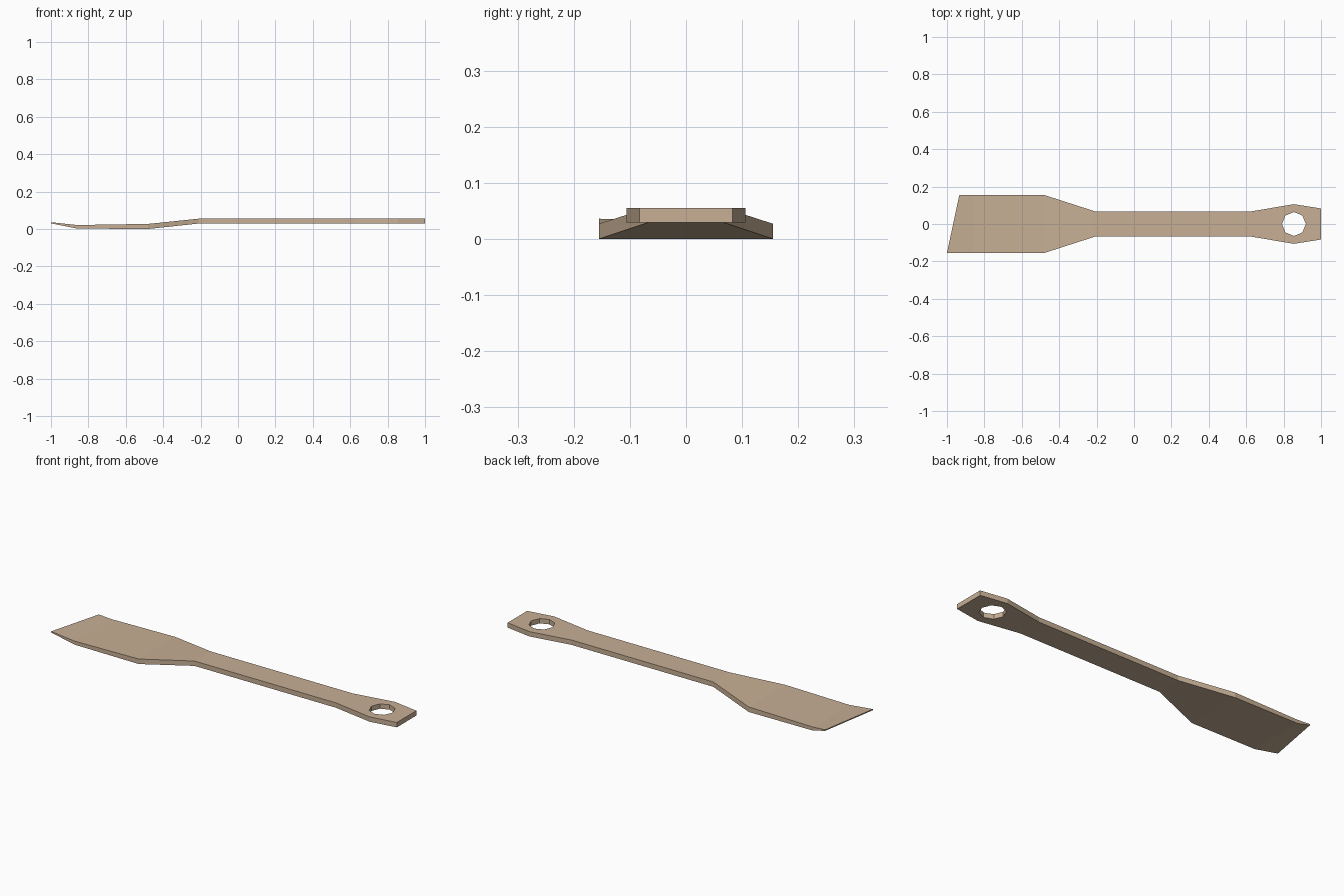
import bpy, bmesh, math
from mathutils import Matrix

if "Cube" in bpy.data.objects:
    bpy.data.objects.remove(bpy.data.objects["Cube"])

wood = bpy.data.materials.new("light wood")
wood.diffuse_color = (0.57, 0.43, 0.30, 1)
wood.use_nodes = True
wood.node_tree.nodes["Principled BSDF"].inputs["Base Color"].default_value = wood.diffuse_color

# Cross-sections along the length: x, half width, bottom z, top z, slant of the cut
stations = [
    (-0.967, 0.155, 0.025, 0.031, 0.033),   # slanted blade tip
    (-0.86, 0.155, 0.002, 0.021, 0),        # blade bend
    (-0.48, 0.155, 0.000, 0.027, 0),        # blade shoulder
    (-0.21, 0.068, 0.029, 0.055, 0),        # neck
    (0.63, 0.068, 0.029, 0.055, 0),         # handle end
    (0.855, 0.106, 0.029, 0.055, 0),        # widest point around the hole
    (1.0, 0.083, 0.029, 0.055, 0),          # butt
]

# Spatula body: loft of four-cornered sections
bm = bmesh.new()
rings = []
for x, w, zb, zt, s in stations:
    tilt = s * 0.15                         # the tip rises towards its far corner
    rings.append([bm.verts.new((x + side * s, side * w, z - side * tilt))
                  for side, z in ((-1, zb), (1, zb), (1, zt), (-1, zt))])
for a, b in zip(rings, rings[1:]):
    for i in range(4):
        j = (i + 1) % 4
        bm.faces.new((a[i], a[j], b[j], b[i]))
bm.faces.new(rings[0][::-1])
bm.faces.new(rings[-1])
bmesh.ops.recalc_face_normals(bm, faces=bm.faces)
mesh = bpy.data.meshes.new("spatula")
bm.to_mesh(mesh)
bm.free()
mesh.materials.append(wood)
body = bpy.data.objects.new("spatula", mesh)
bpy.context.collection.objects.link(body)

# Eight-sided hanging hole
bpy.ops.mesh.primitive_cylinder_add(vertices=8, radius=0.064, depth=0.3,
                                    location=(0.855, 0, 0.04))
cutter = bpy.context.object
cutter.name = "hole_cutter"
cutter.data.materials.append(wood)
cutter.hide_render = True
cutter.display_type = 'WIRE'
cut = body.modifiers.new("hanging hole", 'BOOLEAN')
cut.operation = 'DIFFERENCE'
cut.solver = 'EXACT'
cut.object = cutter
bpy.context.view_layer.objects.active = body
bpy.ops.object.modifier_apply(modifier=cut.name)
bpy.data.objects.remove(cutter)
